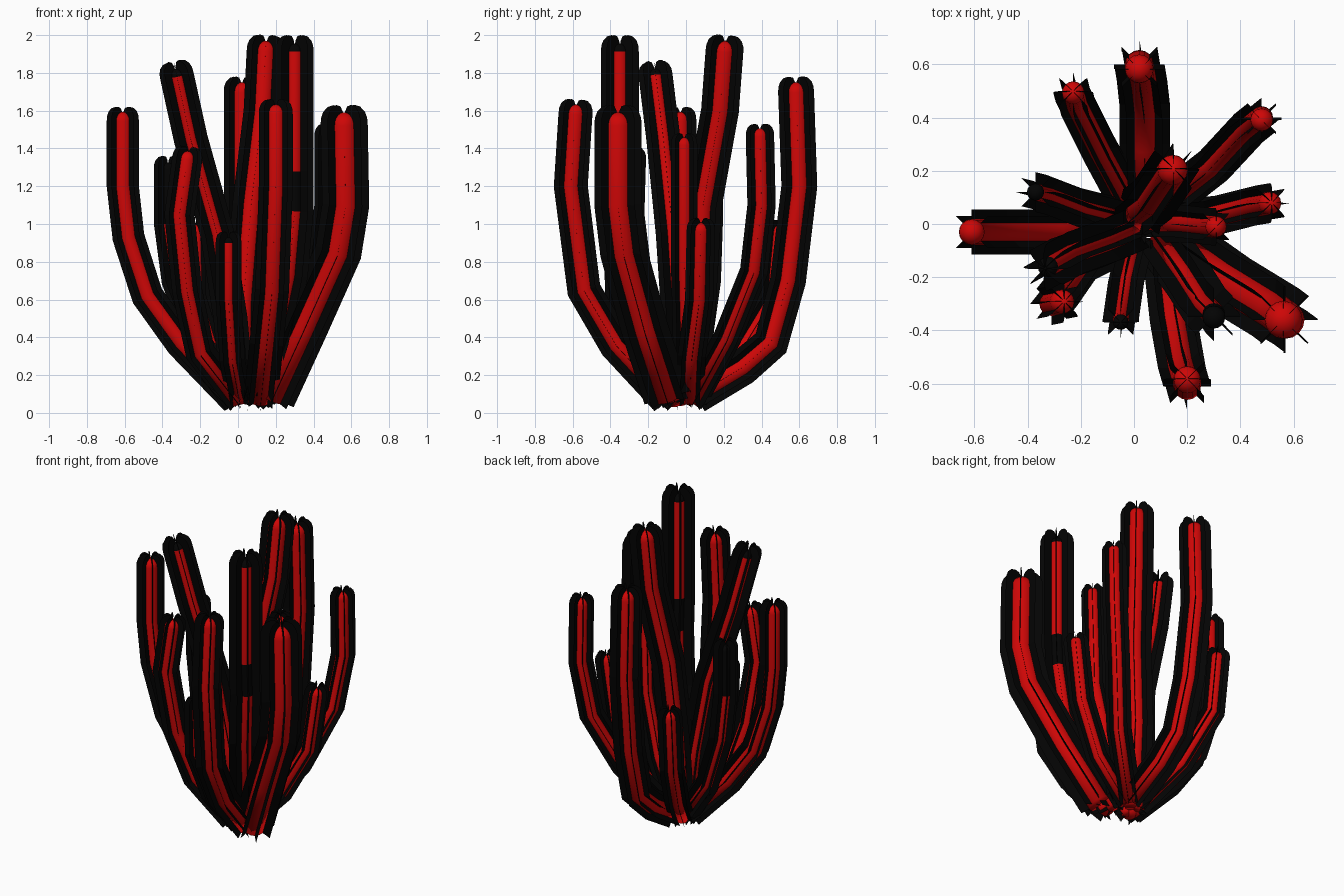
import bpy
import bmesh
import math
from mathutils import Vector

default_cube = bpy.data.objects.get("Cube")
if default_cube:
    bpy.data.objects.remove(default_cube, do_unlink=True)


def make_material(name, colour):
    material = bpy.data.materials.new(name)
    material.use_nodes = True
    material.diffuse_color = colour
    shader = material.node_tree.nodes["Principled BSDF"]
    shader.inputs["Base Color"].default_value = colour
    shader.inputs["Roughness"].default_value = 0.8
    return material


RED = make_material("red_flesh", (0.62, 0.002, 0.002, 1))
BLACK = make_material("black_rib", (0.001, 0.001, 0.001, 1))

SIDES = 16
RIBS = 8
WIDE = 0.57      # core radius as a share of the rib radius
SLIM = 0.43      # the same for the darker stems
LOBE = 0.88      # height of the rounded rib tops, same share

# rib top outline: (distance from axis, height), in rib radii
LOBE_OUTLINE = [(0.98, 0.32), (0.88, 0.6), (0.68, 0.81), (0.44, LOBE),
                (0.2, 0.82), (0.05, 0.57)]


def make_object(name, bm, smooth):
    mesh = bpy.data.meshes.new(name)
    bm.to_mesh(mesh)
    bm.free()
    for material in (RED, BLACK):
        mesh.materials.append(material)
    for polygon in mesh.polygons:
        polygon.use_smooth = smooth
    obj = bpy.data.objects.new(name, mesh)
    bpy.context.collection.objects.link(obj)


def path_frames(points):
    """Pair each path point with a rotation that turns z to the path."""
    frames = []
    for i, point in enumerate(points):
        before = points[max(i - 1, 0)]
        after = points[min(i + 1, len(points) - 1)]
        incoming = (point - before).normalized()
        outgoing = (after - point).normalized()
        tangent = (incoming + outgoing).normalized()
        frames.append((point, Vector((0, 0, 1)).rotation_difference(tangent)))
    return frames


def place(frame, angle, distance, height=0):
    point, turn = frame
    offset = Vector((math.cos(angle) * distance, math.sin(angle) * distance, height))
    return point + turn @ offset


def build_core(name, frames, radius, tip_index, dark_bands):
    bm = bmesh.new()
    rows = [(frame, radius, 0) for frame in frames]
    # domed tip
    for step in range(1, 5):
        a = step * math.pi / 10
        rows.append((frames[-1], radius * math.cos(a), radius * math.sin(a)))
    rings = [[bm.verts.new(place(frame, math.tau * k / SIDES, r, h))
              for k in range(SIDES)] for frame, r, h in rows]
    for i, (low, high) in enumerate(zip(rings, rings[1:])):
        band_index = tip_index if i >= len(frames) - 1 else int(i in dark_bands)
        for k in range(SIDES):
            n = (k + 1) % SIDES
            face = bm.faces.new((low[k], low[n], high[n], high[k]))
            face.material_index = band_index
    bm.faces.new(rings[0][::-1])
    tip = bm.verts.new(place(frames[-1], 0, 0, radius))
    for k in range(SIDES):
        face = bm.faces.new((rings[-1][k], rings[-1][(k + 1) % SIDES], tip))
        face.material_index = tip_index
    make_object(name + "_core", bm, True)


def build_ribs(name, frames, radius):
    bm = bmesh.new()
    for k in range(RIBS):
        angle = math.tau * k / RIBS
        # strip from the axis out to the rib edge
        strip = [(bm.verts.new(place(f, angle, 0)),
                  bm.verts.new(place(f, angle, radius))) for f in frames]
        for low, high in zip(strip, strip[1:]):
            bm.faces.new((low[0], low[1], high[1], high[0]))
        # rounded lobe over the tip
        fan = [strip[-1][1]]
        fan += [bm.verts.new(place(frames[-1], angle, r * radius, h * radius))
                for r, h in LOBE_OUTLINE]
        for a, b in zip(fan, fan[1:]):
            bm.faces.new((strip[-1][0], a, b))
    for face in bm.faces:
        face.material_index = 1
    make_object(name + "_ribs", bm, False)


def stem(name, radius, *points, core=WIDE, dark_tip=False, dark_bands=()):
    """Ribbed stem along a path; the last point is the top of the ribs."""
    points = [Vector(p) for p in points]
    lean = (points[-1] - points[-2]).normalized()
    points[-1] -= lean * LOBE * radius
    frames = path_frames(points)
    build_core(name + "_stem", frames, radius * core, int(dark_tip), dark_bands)
    build_ribs(name + "_stem", frames, radius)


# stems at the front
stem("front", 0.09, (.12, -.1, .07), (.15, -.37, .36), (.18, -.54, .65),
     (.2, -.61, 1.2), (.2, -.58, 1.66))
stem("front_left_thick", 0.125, (.18, -.1, .08), (.35, -.22, .45),
     (.53, -.33, .85), (.57, -.36, 1.1), (.56, -.36, 1.63))
stem("front_left_tall", 0.1, (.1, -.06, .07), (.2, -.2, .4), (.27, -.31, .73),
     (.3, -.34, 1.07), (.3, -.35, 1.28), (.3, -.35, 2),
     core=SLIM, dark_tip=True, dark_bands=(3,))
stem("front_short", 0.068, (.01, -.05, .06), (-.03, -.22, .28),
     (-.05, -.36, .6), (-.05, -.37, .96), core=SLIM, dark_tip=True)
stem("front_right", 0.08, (0, -.05, .06), (-.2, -.15, .32),
     (-.27, -.25, .65), (-.31, -.3, 1.05), (-.26, -.29, 1.41))

# stems at the sides
stem("right", 0.085, (-.01, -.03, .07), (-.3, -.03, .37),
     (-.48, -.03, .62), (-.58, -.03, .93), (-.61, -.03, 1.2), (-.61, -.03, 1.62))
stem("right_leaning", 0.09, (0, -.02, .07), (-.04, -.04, .5),
     (-.11, -.07, .95), (-.25, -.12, 1.45), (-.34, -.17, 1.86),
     core=SLIM, dark_tip=True)
# this stem is dark above its bend
stem("right_back", 0.075, (0, .01, .07), (-.2, .06, .35),
     (-.33, .11, .7), (-.37, .12, 1), (-.37, .12, 1.36),
     core=SLIM, dark_tip=True, dark_bands=(3,))
stem("left", 0.075, (.08, .02, .07), (.3, .03, .3),
     (.46, .07, .6), (.52, .08, 1.03))
stem("left_inner", 0.07, (.07, 0, .07), (.2, 0, .4),
     (.29, -.01, .8), (.31, -.01, 1.48))

# stems at the back
stem("centre", 0.1, (.02, .02, .07), (.03, .06, .6),
     (.07, .09, 1.1), (.13, .18, 1.6), (.15, .21, 2))
stem("back", 0.095, (.05, .05, .09), (.04, .3, .24), (.04, .45, .37),
     (.03, .54, .7), (.02, .6, 1.2), (.02, .58, 1.78))
stem("back_right", 0.075, (0, .04, .07), (-.13, .28, .3),
     (-.22, .46, .6), (-.23, .5, 1.02))
stem("back_left", 0.075, (.07, .04, .07), (.3, .22, .4),
     (.43, .36, .75), (.48, .4, 1.1), (.48, .39, 1.53))
